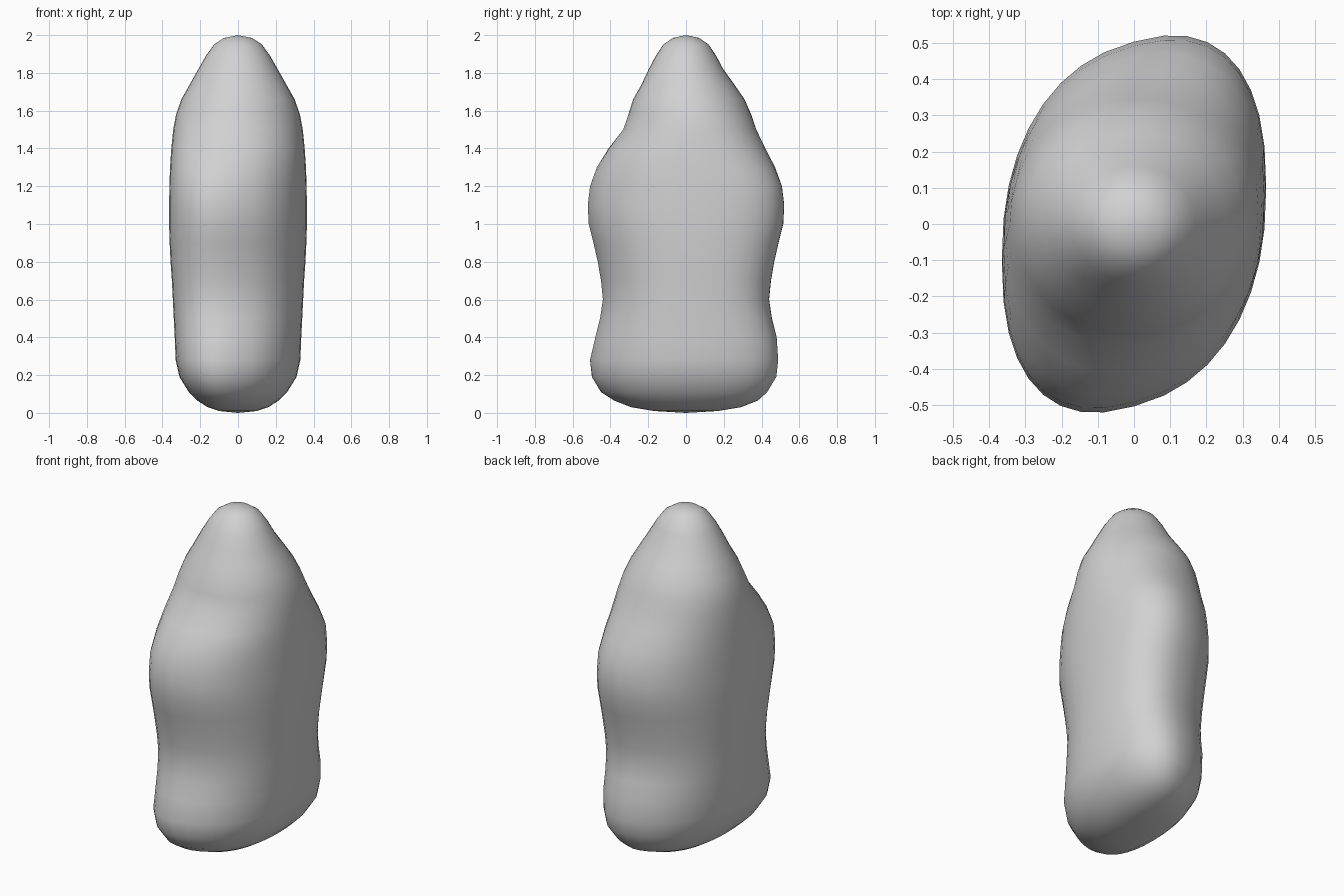
import bpy, bmesh, math

cube = bpy.data.objects.get("Cube")
if cube:
    bpy.data.objects.remove(cube, do_unlink=True)

SIDES = 36

# Height, half width, half depth, depth offset of each cross-section
SECTIONS = [
    (.01, .1, .17, 0), (.03, .16, .29, 0), (.065, .215, .38, 0),
    (.11, .26, .44, -.01), (.19, .31, .488, -.01), (.28, .33, .498, -.01),
    (.4, .335, .48, 0), (.5, .34, .455, 0), (.6, .345, .44, 0),
    (.7, .35, .45, 0), (.8, .357, .467, 0), (.9, .362, .49, 0),
    (1, .365, .515, 0), (1.1, .365, .52, 0), (1.2, .363, .508, 0),
    (1.3, .36, .472, 0), (1.4, .353, .415, .005), (1.5, .343, .352, .02),
    (1.58, .328, .325, .02), (1.66, .3, .295, .015), (1.74, .255, .245, .01),
    (1.82, .21, .197, 0), (1.89, .17, .16, 0), (1.95, .127, .12, 0),
    (1.985, .075, .07, 0),
]


def power(value, exponent):
    return math.copysign(abs(value) ** exponent, value)


def outline(height, half_x, half_y, offset):
    """Rounded, slanted loop that becomes a circle toward the top."""
    body = max(0, min(1, (1.65 - height) / .45))
    exponent = 1 - .15 * body
    slant = body * (.2 + .05 * max(0, 1 - height / .5))
    points = []
    for i in range(SIDES):
        angle = math.tau * i / SIDES
        c = power(math.cos(angle), exponent)
        s = power(math.sin(angle), exponent)
        points.append((c, s * math.cos(slant) + c * math.sin(slant)))
    reach = max(p[1] for p in points)
    return [(x * half_x, y / reach * half_y + offset, height) for x, y in points]


# Lofted body with closed tip and underside
bm = bmesh.new()
rings = [[bm.verts.new(p) for p in outline(*row)] for row in SECTIONS]
for lower, upper in zip(rings, rings[1:]):
    for i in range(SIDES):
        j = (i + 1) % SIDES
        bm.faces.new((lower[i], lower[j], upper[j], upper[i]))
for ring, height in ((rings[0], 0), (rings[-1], 2)):
    pole = bm.verts.new((0, 0, height))
    for i in range(SIDES):
        bm.faces.new((ring[i], ring[(i + 1) % SIDES], pole))
bmesh.ops.recalc_face_normals(bm, faces=bm.faces)
for face in bm.faces:
    face.smooth = True

mesh = bpy.data.meshes.new("smooth_body")
bm.to_mesh(mesh)
bm.free()
body = bpy.data.objects.new("smooth_body", mesh)
bpy.context.collection.objects.link(body)

# Single plain grey
grey = bpy.data.materials.new("plain_grey")
grey.use_nodes = True
colour = (.64, .64, .64, 1)
grey.diffuse_color = colour
grey.node_tree.nodes["Principled BSDF"].inputs["Base Color"].default_value = colour
mesh.materials.append(grey)
